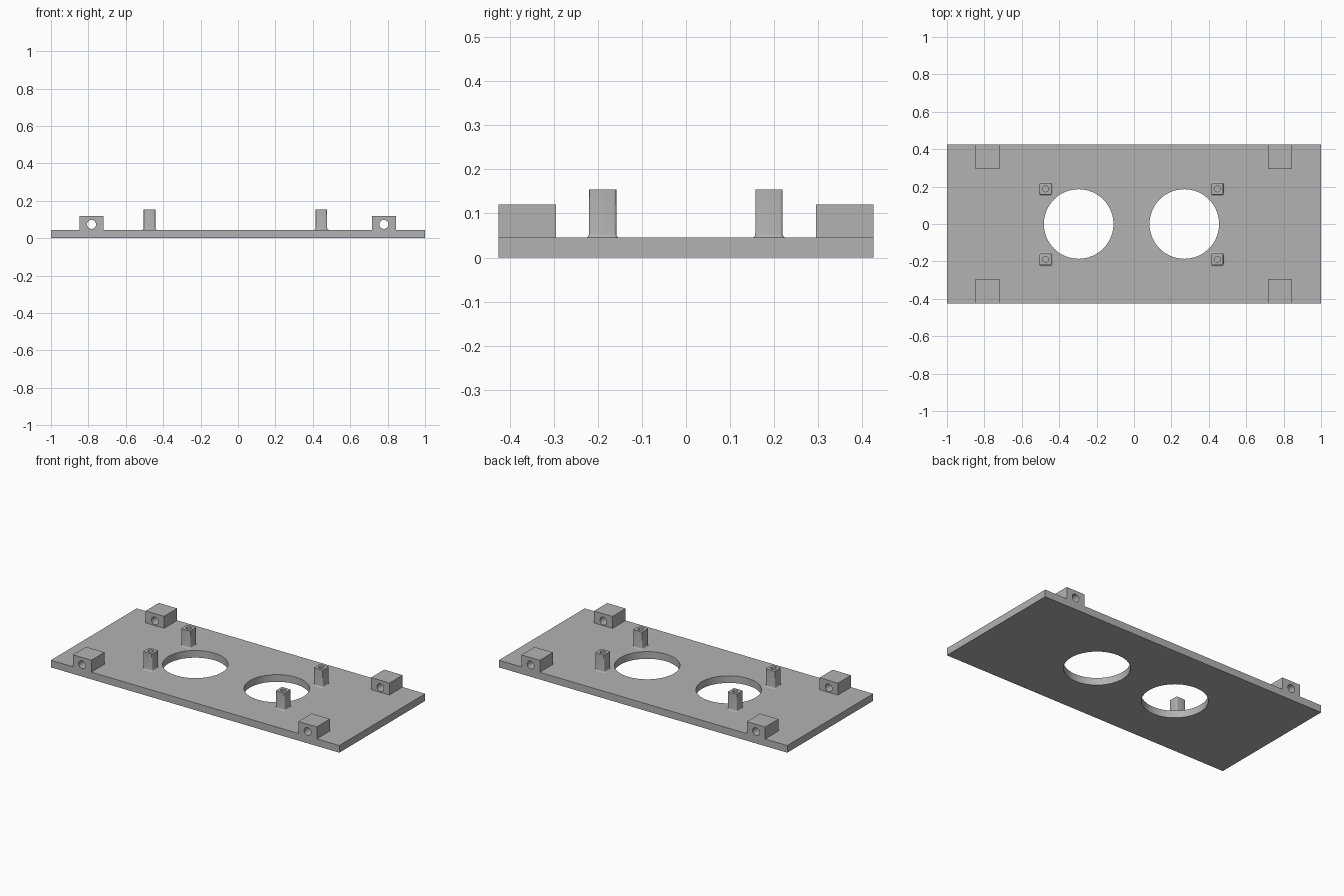
import bpy, bmesh, math

if "Cube" in bpy.data.objects:
    bpy.data.objects.remove(bpy.data.objects["Cube"])

PLATE_TOP = 0.045

grey = bpy.data.materials.new("light_grey")
grey.diffuse_color = (0.45, 0.45, 0.45, 1)
grey.use_nodes = True
grey.node_tree.nodes["Principled BSDF"].inputs["Base Color"].default_value = grey.diffuse_color


def finish(bm, name):
    bmesh.ops.recalc_face_normals(bm, faces=bm.faces)
    mesh = bpy.data.meshes.new(name)
    bm.to_mesh(mesh)
    bm.free()
    obj = bpy.data.objects.new(name, mesh)
    bpy.context.collection.objects.link(obj)
    mesh.materials.append(grey)
    return obj


def box(name, x0, x1, y0, y1, z0, z1):
    bm = bmesh.new()
    bmesh.ops.create_cube(bm, size=1)
    for v in bm.verts:
        v.co.x = x1 if v.co.x > 0 else x0
        v.co.y = y1 if v.co.y > 0 else y0
        v.co.z = z1 if v.co.z > 0 else z0
    return finish(bm, name)


def select(obj):
    bpy.ops.object.select_all(action='DESELECT')
    obj.select_set(True)
    bpy.context.view_layer.objects.active = obj


def drill(obj, centre, radius, along_y=False, sides=64):
    """Cut a round hole right through an object."""
    bm = bmesh.new()
    bmesh.ops.create_cone(bm, cap_ends=True, segments=sides,
                          radius1=radius, radius2=radius, depth=0.5)
    cutter = finish(bm, "cutter")
    cutter.hide_render = True
    cutter.location = centre
    if along_y:
        cutter.rotation_euler.x = math.pi / 2
    mod = obj.modifiers.new("hole", 'BOOLEAN')
    mod.operation, mod.solver, mod.object = 'DIFFERENCE', 'EXACT', cutter
    select(obj)
    bpy.ops.object.modifier_apply(modifier=mod.name)
    bpy.data.objects.remove(cutter)


def smooth(obj):
    select(obj)
    bpy.ops.object.shade_smooth_by_angle(angle=math.radians(30))


def post(name, cx, cy):
    """Rounded square post with a flared foot and a blind screw hole."""
    half, corner, fillet, top = 0.031, 0.006, 0.008, 0.154
    angles = [math.pi / 2 * (k + j / 3) for k in range(4) for j in range(4)]

    def square(h, r, z):
        pts = []
        for i, a in enumerate(angles):
            mid = math.pi / 4 + math.pi / 2 * (i // 4)
            sx, sy = (math.copysign(h - r, f(mid)) for f in (math.cos, math.sin))
            pts.append((cx + sx + r * math.cos(a), cy + sy + r * math.sin(a), z))
        return pts

    def circle(r, z):
        return [(cx + r * math.cos(a), cy + r * math.sin(a), z)
                for a in (2 * math.pi * (i + 0.5) / 16 for i in range(16))]

    rings = []
    for i in range(5):
        t = math.pi / 2 * i / 4
        grow = fillet * (1 - math.sin(t))
        rings.append(square(half + grow, corner + grow,
                            PLATE_TOP + fillet * (1 - math.cos(t))))
    rings += [square(half, corner, top), circle(0.016, top), circle(0.016, 0.075)]

    bm = bmesh.new()
    loops = [[bm.verts.new(p) for p in ring] for ring in rings]
    for a, b in zip(loops, loops[1:]):
        for i in range(16):
            j = (i + 1) % 16
            bm.faces.new((a[i], a[j], b[j], b[i]))
    bm.faces.new(loops[-1])
    bm.faces.new(loops[0][::-1])
    smooth(finish(bm, name))


# Base plate with two large round openings
plate = box("base_plate", -1, 1, -0.425, 0.425, 0, PLATE_TOP)
for x in (-0.296, 0.269):
    drill(plate, (x, 0, 0), 0.186)
smooth(plate)

# Corner mounting blocks, each with a hole running front to back
for side, x in (("left", -0.783), ("right", 0.78)):
    for end, y in (("front", -0.36), ("back", 0.36)):
        block = box(f"mount_block_{end}_{side}", x - 0.064, x + 0.064,
                    y - 0.065, y + 0.065, PLATE_TOP, 0.12)
        drill(block, (x, y, 0.074), 0.024, along_y=True, sides=32)
        smooth(block)

# Four screw posts around the openings
for side, x in (("left", -0.473), ("right", 0.446)):
    for end, y in (("front", -0.189), ("back", 0.188)):
        post(f"screw_post_{end}_{side}", x, y)
